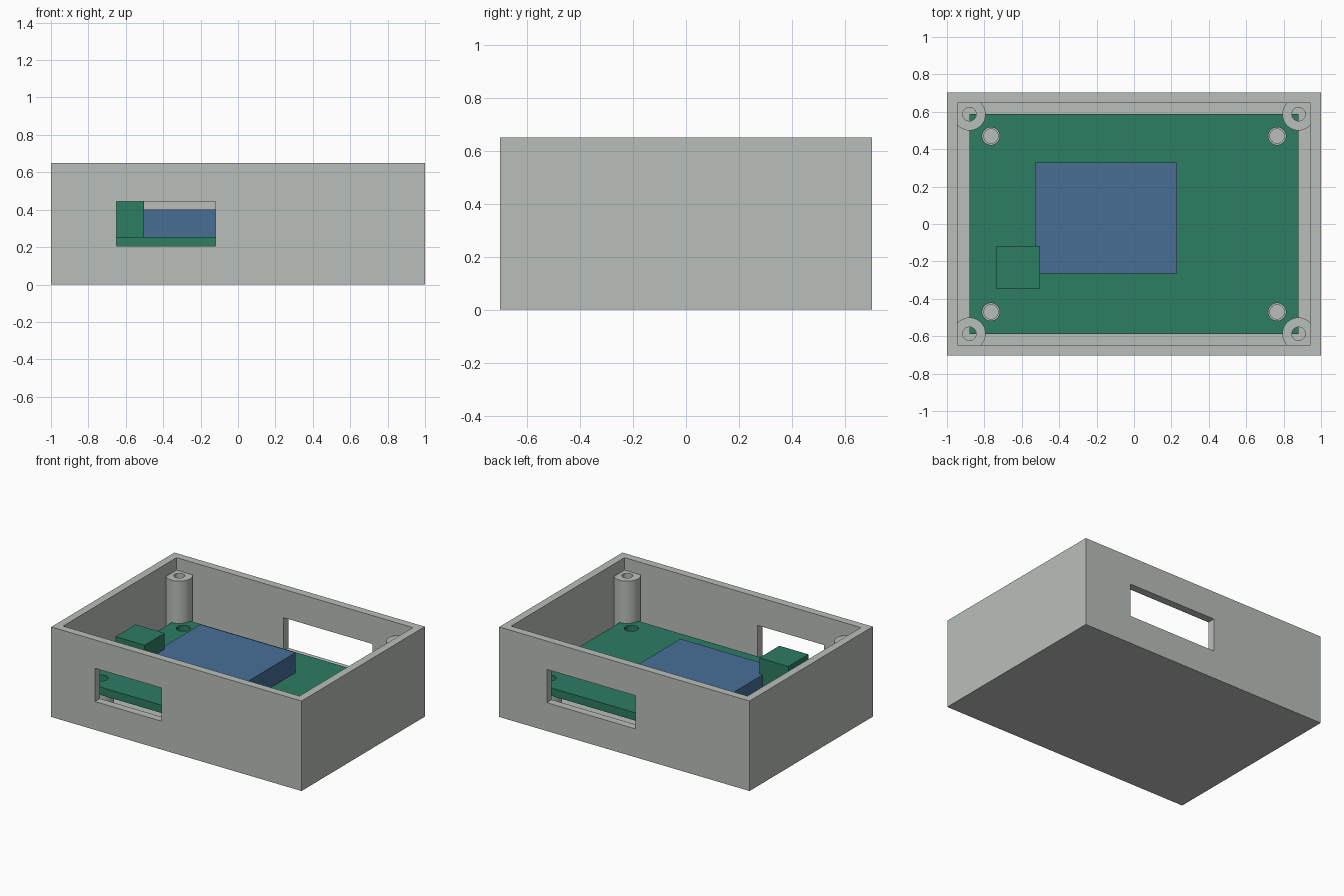
import bpy
import bmesh
from math import tau
from mathutils import Matrix, Vector

default = bpy.data.objects.get("Cube")
if default:
    bpy.data.objects.remove(default, do_unlink=True)


def material(name, rgb):
    m = bpy.data.materials.new(name)
    m.use_nodes = True
    m.diffuse_color = (*rgb, 1)
    m.node_tree.nodes["Principled BSDF"].inputs["Base Color"].default_value = (*rgb, 1)
    return m


grey = material("light grey plastic", (0.49, 0.52, 0.49))
green = material("board green", (0.026, 0.205, 0.127))
blue = material("component blue", (0.065, 0.156, 0.305))


def finish(bm, name, mat):
    bmesh.ops.recalc_face_normals(bm, faces=bm.faces)
    mesh = bpy.data.meshes.new(name)
    bm.to_mesh(mesh)
    bm.free()
    obj = bpy.data.objects.new(name, mesh)
    bpy.context.collection.objects.link(obj)
    mesh.materials.append(mat)
    return obj


def box(name, low, high, mat):
    low, high = Vector(low), Vector(high)
    bm = bmesh.new()
    bmesh.ops.create_cube(bm, size=1, matrix=Matrix.Translation((low + high) / 2)
                          @ Matrix.Diagonal((*(high - low), 1)))
    return finish(bm, name, mat)


def tube(name, x, y, outer, inner, bottom, top, mat):
    """Revolve a closed rectangular profile into a hollow cylinder."""
    bm = bmesh.new()
    verts = [bm.verts.new((r, 0, z)) for r, z in
             ((inner, bottom), (outer, bottom), (outer, top), (inner, top))]
    edges = [bm.edges.new((verts[i - 1], verts[i])) for i in range(4)]
    bmesh.ops.spin(bm, geom=verts + edges, cent=(0, 0, 0), axis=(0, 0, 1),
                   angle=tau, steps=40, use_merge=True)
    bmesh.ops.remove_doubles(bm, verts=bm.verts, dist=0.0001)
    obj = finish(bm, name, mat)
    obj.location = (x, y, 0)
    smooth(obj)
    return obj


def rod(name, x, y, radius, bottom, top, mat):
    bm = bmesh.new()
    bmesh.ops.create_cone(bm, cap_ends=True, segments=40, radius1=radius,
                          radius2=radius, depth=top - bottom,
                          matrix=Matrix.Translation((x, y, (top + bottom) / 2)))
    return finish(bm, name, mat)


def select(obj):
    bpy.ops.object.select_all(action='DESELECT')
    obj.select_set(True)
    bpy.context.view_layer.objects.active = obj


def smooth(obj):
    select(obj)
    bpy.ops.object.shade_smooth_by_angle()


def cut(obj, cutter):
    cutter.hide_render = True
    mod = obj.modifiers.new("cut", 'BOOLEAN')
    mod.operation = 'DIFFERENCE'
    mod.solver = 'EXACT'
    mod.object = cutter
    select(obj)
    bpy.ops.object.modifier_apply(modifier=mod.name)
    bpy.data.objects.remove(cutter, do_unlink=True)


W, D, H = 1.0, 0.703, 0.65      # half width, half depth, height
WALL = 0.056
BOARD_X, BOARD_Y = 0.88, 0.587
BOARD_LOW, BOARD_TOP = 0.198, 0.255
corners = [(sx, sy, f"{fb}_{lr}") for sx, lr in ((-1, "right"), (1, "left"))
           for sy, fb in ((-1, "front"), (1, "back"))]

# Open enclosure with a window in the front and back walls
shell = box("enclosure", (-W, -D, 0), (W, D, H), grey)
cut(shell, box("cavity", (-W + WALL, -D + WALL, WALL), (W - WALL, D - WALL, 1), grey))
cut(shell, box("front_window", (-0.65, -0.8, 0.205), (-0.12, -0.62, 0.445), grey))
cut(shell, box("back_window", (-0.09, 0.62, 0.205), (0.62, 0.8, 0.445), grey))

# Circuit board with mounting holes, resting on standoffs
board = box("circuit_board", (-BOARD_X, -BOARD_Y, BOARD_LOW),
            (BOARD_X, BOARD_Y, BOARD_TOP), green)
for sx, sy, label in corners:
    x, y = sx * 0.765, sy * 0.47
    cut(board, rod("hole", x, y, 0.047, 0.1, 0.4, green))
    tube("standoff_" + label, x, y, 0.086, 0.038, WALL - 0.01, BOARD_LOW, grey)
    # Lid screw posts centred on the board corners
    tube("lid_post_" + label, sx * BOARD_X, sy * BOARD_Y, 0.087, 0.036,
         WALL - 0.01, 0.56, grey)
smooth(board)

# Components on the board
box("main_module", (-0.53, -0.265, BOARD_TOP - 0.005), (0.23, 0.328, 0.40), blue)
box("terminal_block", (-0.735, -0.347, BOARD_TOP - 0.005), (-0.503, -0.118, 0.515), green)
